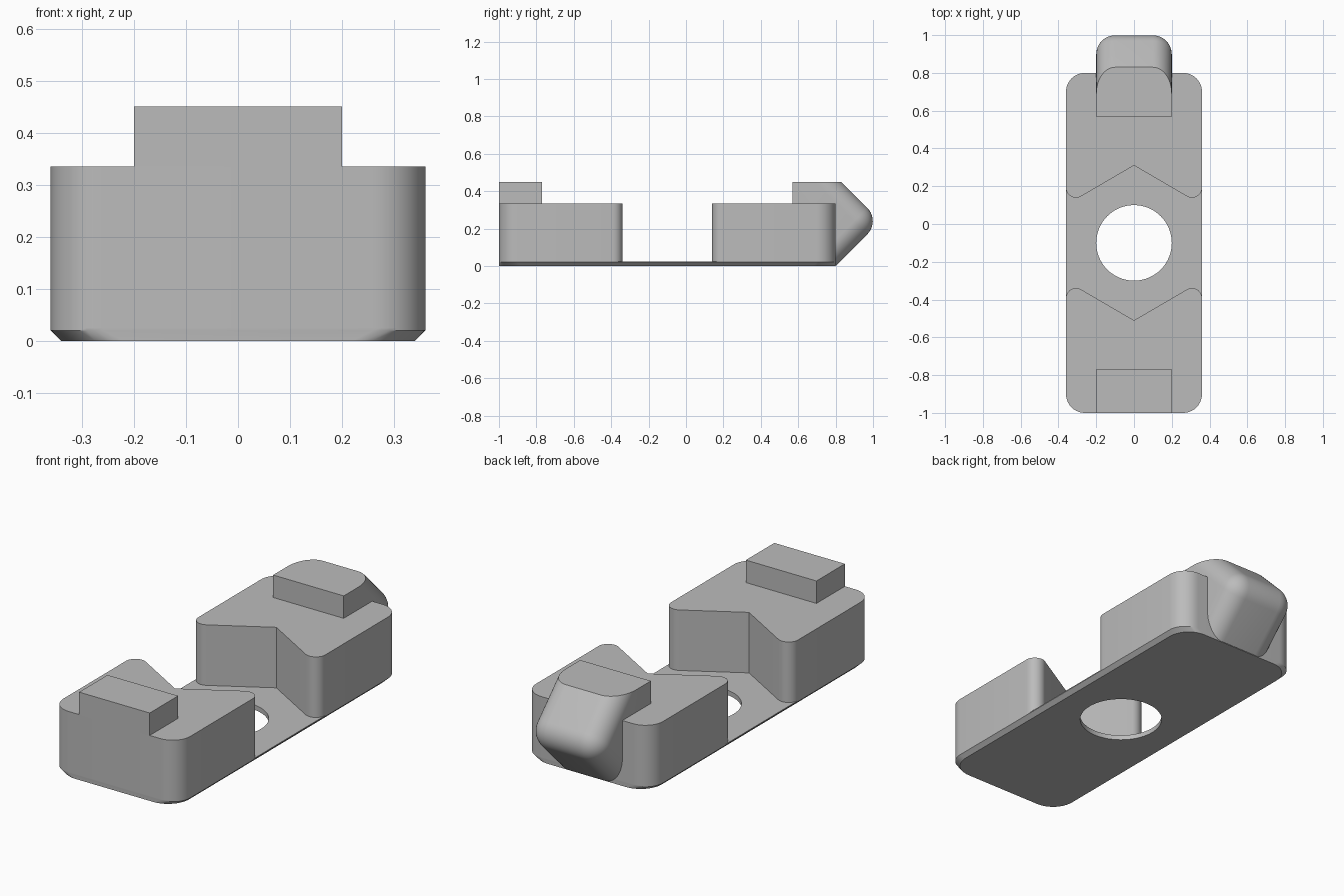
import bpy, bmesh, math
from mathutils import Vector

cube = bpy.data.objects.get("Cube")
if cube:
    bpy.data.objects.remove(cube, do_unlink=True)

grey = bpy.data.materials.new("plain grey")
grey.use_nodes = True
grey.diffuse_color = (0.5, 0.5, 0.5, 1)
grey.node_tree.nodes["Principled BSDF"].inputs["Base Color"].default_value = (0.5, 0.5, 0.5, 1)


def finish(bm, name):
    bmesh.ops.recalc_face_normals(bm, faces=bm.faces)
    mesh = bpy.data.meshes.new(name)
    bm.to_mesh(mesh)
    bm.free()
    mesh.materials.append(grey)
    obj = bpy.data.objects.new(name, mesh)
    bpy.context.collection.objects.link(obj)
    return obj


def smooth(obj):
    bpy.ops.object.select_all(action='DESELECT')
    obj.select_set(True)
    bpy.context.view_layer.objects.active = obj
    bpy.ops.object.shade_smooth_by_angle(angle=math.radians(25))


def rounded(corners, steps=10):
    """Outline of (x, y, radius) corners, each replaced by an arc."""
    out = []
    for i, (x, y, r) in enumerate(corners):
        p = Vector((x, y))
        if r == 0:
            out.append(p)
            continue
        a = (Vector(corners[i - 1][:2]) - p).normalized()
        b = (Vector(corners[(i + 1) % len(corners)][:2]) - p).normalized()
        half = a.angle(b) / 2
        centre = p + (a + b).normalized() * r / math.sin(half)
        start = p + a * r / math.tan(half) - centre
        end = p + b * r / math.tan(half) - centre
        sweep = start.angle(end)
        for k in range(steps + 1):
            t = k / steps
            out.append(centre + (start * math.sin((1 - t) * sweep)
                                 + end * math.sin(t * sweep)) / math.sin(sweep))
    return out


def loft(name, layers):
    """Solid through (outline, z) layers with equal point counts."""
    bm = bmesh.new()
    rings = [[bm.verts.new((p.x, p.y, z)) for p in outline] for outline, z in layers]
    for lo, hi in zip(rings, rings[1:]):
        for i in range(len(lo)):
            bm.faces.new((lo[i - 1], lo[i], hi[i], hi[i - 1]))
    bm.faces.new(rings[0][::-1])
    bm.faces.new(rings[-1])
    return finish(bm, name)


def rectangle(half_x, y0, y1, r):
    return rounded([(-half_x, y0, r), (half_x, y0, r), (half_x, y1, r), (-half_x, y1, r)])


W, FRONT, BACK, MID = 0.36, -1.0, 0.8, -0.1
PLATE_TOP, BLOCK_TOP, TAB_TOP = 0.025, 0.335, 0.45

# Base plate: underside chamfered along the long sides
full = rectangle(W, FRONT, BACK, 0.1)
plate = loft("base_plate", [(rectangle(0.34, FRONT, BACK, 0.12), 0), (full, 0.02), (full, PLATE_TOP)])

# Round hole through the plate
bm = bmesh.new()
bmesh.ops.create_cone(bm, cap_ends=True, segments=64, radius1=0.2, radius2=0.2, depth=0.3)
bmesh.ops.translate(bm, verts=bm.verts, vec=(0, MID, 0))
cutter = finish(bm, "hole_cutter")
cutter.hide_render = True
cutter.hide_set(True)
cut = plate.modifiers.new("hole", 'BOOLEAN')
cut.operation = 'DIFFERENCE'
cut.solver = 'EXACT'
cut.object = cutter
bpy.context.view_layer.objects.active = plate
bpy.ops.object.modifier_apply(modifier=cut.name)
bpy.data.objects.remove(cutter, do_unlink=True)
smooth(plate)

# Two mirrored blocks with V-shaped inner faces
for name, side in (("front_block", -1), ("back_block", 1)):
    corners = [(W, 0.2, 0.053), (W, 0.9, 0.1), (-W, 0.9, 0.1), (-W, 0.2, 0.053), (0, 0.41, 0)]
    outline = rounded([(x, MID + side * y, r) for x, y, r in corners])
    smooth(loft(name, [(outline, PLATE_TOP), (outline, BLOCK_TOP)]))

# Front tab
tab = [Vector(p) for p in ((-0.2, FRONT), (0.2, FRONT), (0.2, -0.77), (-0.2, -0.77))]
loft("front_tab", [(tab, BLOCK_TOP), (tab, TAB_TOP)])

# Back latch: pointed profile, rounded along both slopes and the tip
profile = [(0.57, 0.002), (0.802, 0.002), (1.04, 0.24), (0.83, TAB_TOP), (0.57, TAB_TOP)]
bm = bmesh.new()
left, right = ([bm.verts.new((x, y, z)) for y, z in profile] for x in (0.2, -0.2))
bm.faces.new(left)
bm.faces.new(right[::-1])
for i in range(len(profile)):
    bm.faces.new((left[i - 1], left[i], right[i], right[i - 1]))
edges = [bm.edges.get((left[2], right[2]))]
for s in (left, right):
    edges += [bm.edges.get((s[1], s[2])), bm.edges.get((s[2], s[3]))]
bmesh.ops.recalc_face_normals(bm, faces=bm.faces)
bmesh.ops.bevel(bm, geom=edges, offset=0.1, offset_type='OFFSET', segments=10,
                profile=0.5, affect='EDGES', clamp_overlap=False)
smooth(finish(bm, "back_latch"))
